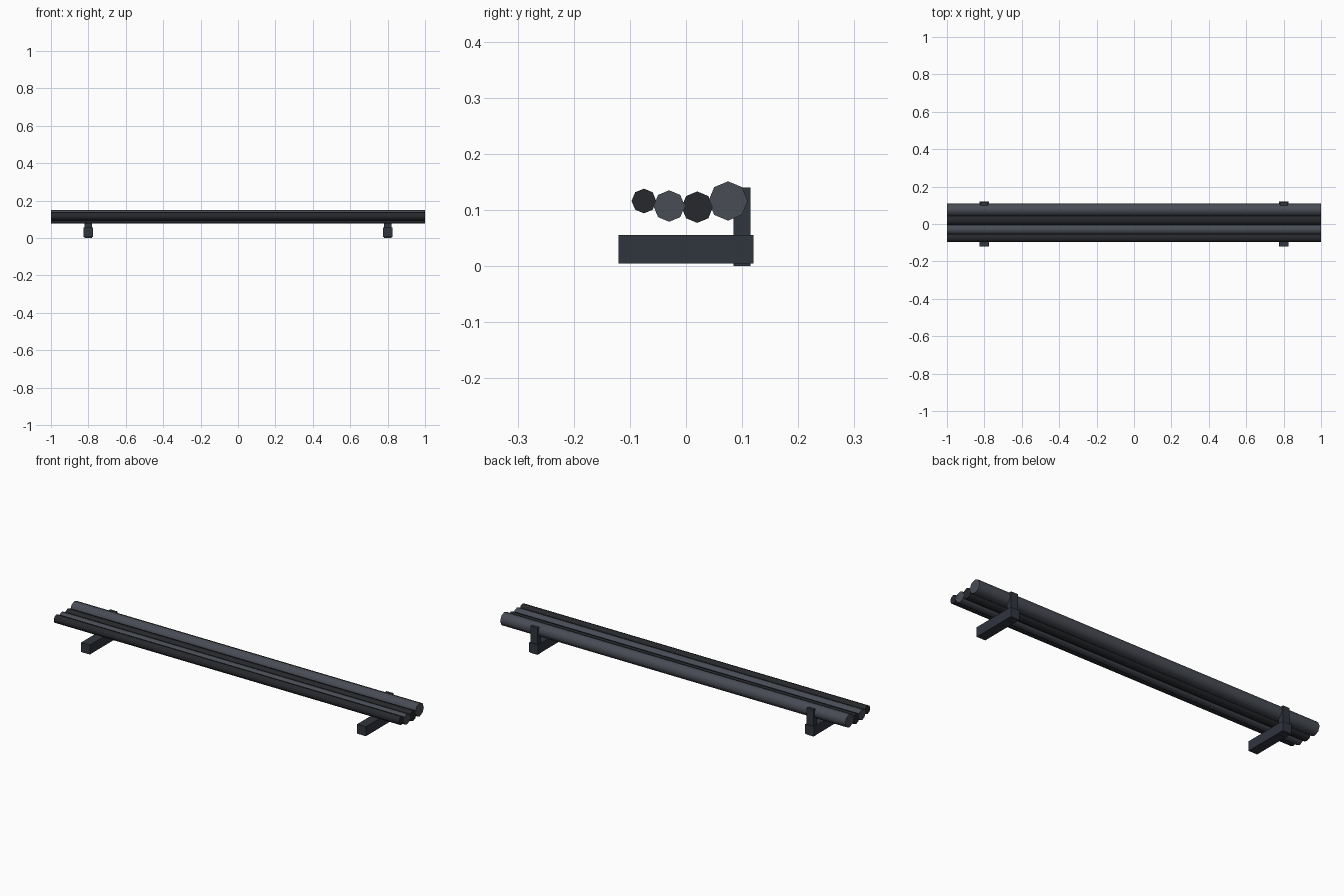
import bpy, math

if "Cube" in bpy.data.objects:
    bpy.data.objects.remove(bpy.data.objects["Cube"])


def material(name, rgb):
    m = bpy.data.materials.new(name)
    m.diffuse_color = (*rgb, 1)
    m.use_nodes = True
    m.node_tree.nodes["Principled BSDF"].inputs["Base Color"].default_value = m.diffuse_color
    return m


steel = material("steel", (0.065, 0.072, 0.09))
black_pipe = material("black_pipe", (0.02, 0.021, 0.025))
bracket = material("bracket", (0.03, 0.035, 0.048))


def box(name, size, loc, mat):
    bpy.ops.mesh.primitive_cube_add(size=1, location=loc)
    ob = bpy.context.object
    ob.name = name
    ob.scale = size
    bpy.ops.object.transform_apply(location=False, rotation=False, scale=True)
    ob.data.materials.append(mat)


def pipe(name, radius, y, z, mat):
    # eight-sided bar along x, smooth sides with sharp flat ends
    bpy.ops.mesh.primitive_cylinder_add(vertices=8, radius=radius, depth=2,
                                        location=(0, y, z),
                                        rotation=(0, math.pi / 2, 0))
    ob = bpy.context.object
    ob.name = name
    bpy.ops.object.transform_apply(location=False, rotation=True, scale=False)
    bpy.ops.object.shade_smooth_by_angle(angle=math.radians(50))
    ob.data.materials.append(mat)


# Four parallel pipes, front to back
pipe("front_pipe", 0.022, -0.075, 0.116, black_pipe)
pipe("second_pipe", 0.028, -0.03, 0.107, steel)
pipe("third_pipe", 0.028, 0.02, 0.105, black_pipe)
pipe("back_pipe", 0.035, 0.075, 0.116, steel)

# Supports near both ends: cross arm and upright stop
for side, x in (("left", -0.8), ("right", 0.8)):
    box(side + "_support_arm", (0.05, 0.24, 0.05), (x, 0, 0.03), bracket)
    box(side + "_support_post", (0.04, 0.03, 0.14), (x, 0.1, 0.07), bracket)
